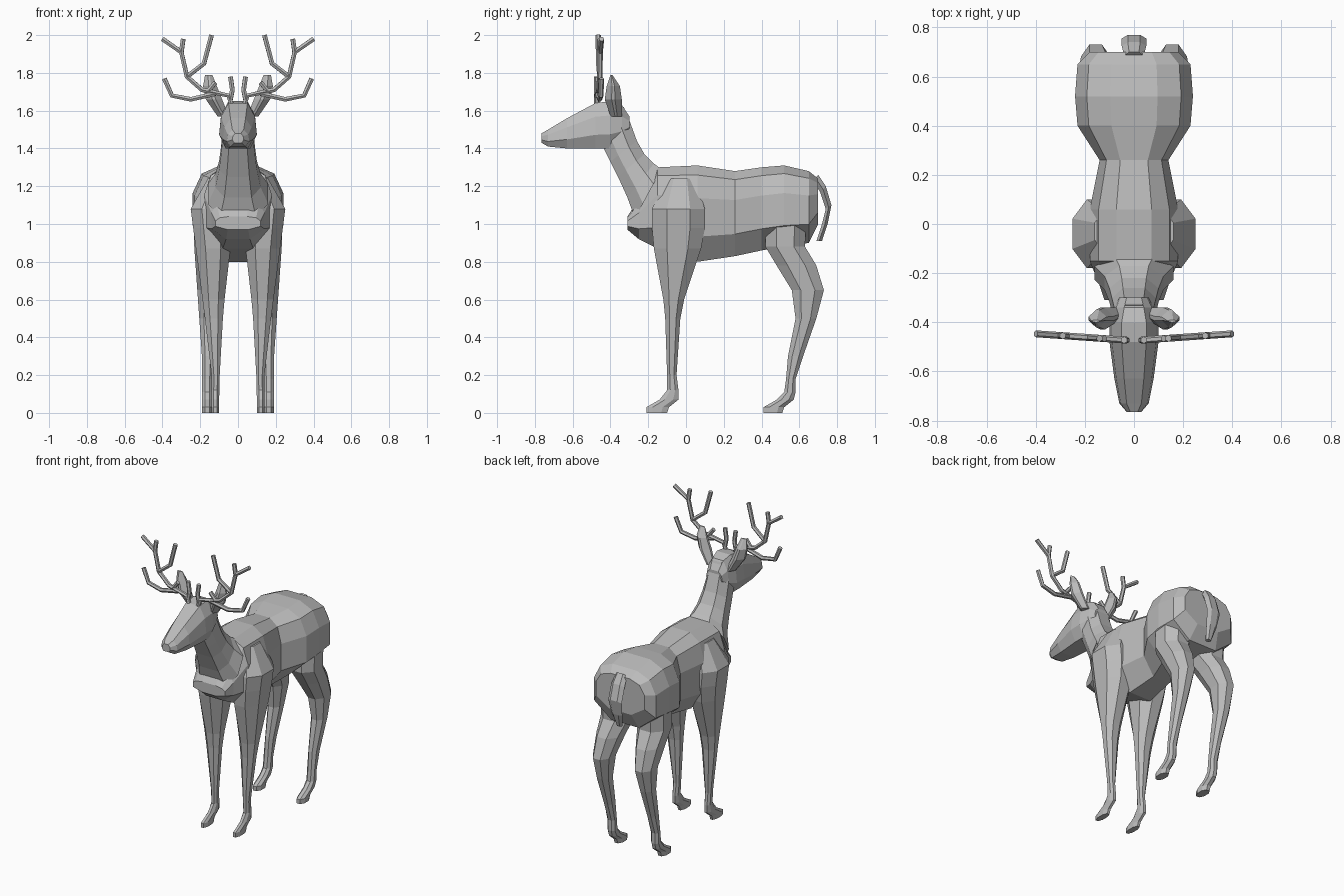
import bpy
import bmesh

default_cube = bpy.data.objects.get("Cube")
if default_cube:
    bpy.data.objects.remove(default_cube, do_unlink=True)

# One plain grey for the whole animal
grey = bpy.data.materials.new("plain grey")
grey.use_nodes = True
colour = (.5, .5, .5, 1)
grey.diffuse_color = colour
grey.node_tree.nodes["Principled BSDF"].inputs["Base Color"].default_value = colour


def add_object(name, data):
    data.materials.append(grey)
    obj = bpy.data.objects.new(name, data)
    bpy.context.collection.objects.link(obj)


def skin_rings(name, rings):
    """Bridge a list of equal point rings into a closed, flat-shaded mesh."""
    bm = bmesh.new()
    loops = [[bm.verts.new(point) for point in ring] for ring in rings]
    for lower, upper in zip(loops, loops[1:]):
        for i in range(len(lower)):
            bm.faces.new((lower[i - 1], lower[i], upper[i], upper[i - 1]))
    bm.faces.new(loops[0])
    bm.faces.new(loops[-1])
    bmesh.ops.recalc_face_normals(bm, faces=bm.faces)
    mesh = bpy.data.meshes.new(name)
    bm.to_mesh(mesh)
    bm.free()
    add_object(name, mesh)


def symmetric_loft(name, profile, stations, lean=0):
    """Station: y, top z, bottom z, half width. Lean shifts the bottom in y.
    Profile: half outline as (width fraction, height fraction)."""
    outline = profile + [(-across, up) for across, up in reversed(profile)]
    rings = []
    for y, top, bottom, half in stations:
        rings.append([(across * half, y + lean * (1 - up), bottom + up * (top - bottom))
                      for across, up in outline])
    skin_rings(name, rings)


def limb(name, side, inner_rule, outer_rule, stations, chamfer=.28):
    """Station: z, front y, back y. The rules give the inner and outer x at z."""
    far = 1 - chamfer
    outline = [(chamfer, 0), (far, 0), (1, chamfer), (1, far),
               (far, 1), (chamfer, 1), (0, far), (0, chamfer)]
    rings = []
    for z, front, back in stations:
        inner, outer = inner_rule(z), outer_rule(z)
        rings.append([(side * (inner + u * (outer - inner)), front + v * (back - front), z)
                      for u, v in outline])
    skin_rings(name, rings)


def make_antler(name, side, branches, radius=.014):
    """Sweep a thin tube along each (x, z) branch, drifting back outwards."""
    curve = bpy.data.curves.new(name, "CURVE")
    curve.dimensions = "3D"
    curve.bevel_depth = radius
    curve.bevel_resolution = 1
    curve.use_fill_caps = True
    for branch in branches:
        spline = curve.splines.new("POLY")
        spline.points.add(len(branch) - 1)
        spline.use_smooth = False
        for point, (x, z) in zip(spline.points, branch):
            point.co = (side * x, .07 * x - .475, z, 1)
    add_object(name, curve)


# Trunk, from breast to rump
trunk_profile = [(.4, 1), (.8, .9), (1, .66), (1, .26), (.45, 0)]
symmetric_loft("trunk", trunk_profile, [
    (-.31, 1.04, .97, .12),
    (-.25, 1.13, .92, .14),
    (-.15, 1.3, .87, .18),
    (.06, 1.31, .8, .18),
    (.26, 1.28, .83, .14),
    (.4, 1.3, .86, .23),
    (.52, 1.31, .88, .24),
    (.65, 1.28, .9, .23),
    (.7, 1.24, 1, .18),
])

# Neck, leaning forward from nape to throat
neck_profile = [(.5, 1), (1, .7), (1, .3), (.6, 0)]
symmetric_loft("neck", neck_profile, [
    (-.13, 1.29, 1.03, .16),
    (-.17, 1.32, 1.14, .12),
    (-.22, 1.37, 1.25, .1),
    (-.26, 1.44, 1.33, .09),
    (-.3, 1.55, 1.41, .08),
    (-.33, 1.62, 1.48, .07),
], lean=-.14)

# Head, from nape to nose
head_profile = [(.5, 1), (.9, .7), (1, .3), (.65, 0)]
symmetric_loft("head", head_profile, [
    (-.3, 1.57, 1.49, .06),
    (-.34, 1.63, 1.43, .08),
    (-.4, 1.65, 1.4, .1),
    (-.48, 1.64, 1.4, .1),
    (-.63, 1.56, 1.4, .08),
    (-.73, 1.5, 1.41, .06),
    (-.765, 1.48, 1.43, .03),
])

# Hanging tail, a flat strap curving down and inwards
tail_profile = [(.5, 1), (1, .5), (.5, 0)]
symmetric_loft("tail", tail_profile, [
    (.7, 1.26, 1.23, .04),
    (.74, 1.2, 1.17, .05),
    (.77, 1.1, 1.08, .05),
    (.75, 1, 1, .04),
    (.72, .91, .91, .02),
], lean=-.03)

# Leg profiles from shoulder or haunch to hoof
front_leg = [
    (1.24, -.11, .05),
    (1.08, -.18, .1),
    (.98, -.18, .1),
    (.87, -.17, .08),
    (.6, -.12, -.01),
    (.5, -.11, -.03),
    (.2, -.1, -.05),
    (.12, -.1, -.04),
    (.07, -.14, -.04),
    (.03, -.21, -.09),
    (0, -.21, -.1),
]
hind_leg = [
    (1.1, .42, .64),
    (.88, .42, .63),
    (.78, .48, .69),
    (.65, .56, .73),
    (.5, .58, .69),
    (.3, .54, .62),
    (.18, .53, .58),
    (.11, .52, .58),
    (.07, .48, .57),
    (.03, .41, .52),
    (0, .41, .51),
]

# Leaf-shaped ear, from root to tip
ear = [
    (1.57, -.4, -.34),
    (1.66, -.43, -.34),
    (1.73, -.42, -.35),
    (1.79, -.4, -.39),
]

# Antler branches: upper beam, lower beam, then the short tines
antler = [
    [(.03, 1.62), (.05, 1.68), (.19, 1.71), (.27, 1.78), (.3, 1.91), (.4, 1.98)],
    [(.12, 1.69), (.25, 1.66), (.35, 1.68), (.39, 1.77)],
    [(.27, 1.78), (.18, 1.85), (.14, 2)],
    [(.3, 1.91), (.29, 1.98)],
    [(.04, 1.66), (.03, 1.71), (.04, 1.78)],
    [(.16, 1.7), (.12, 1.75)],
]

# Paired parts
for label, side in (("left", 1), ("right", -1)):
    limb(label + "_front_leg", side,
         lambda z: max(.04, .1 - .08 * z * z),
         lambda z: min(max(.14, .11 + .13 * z), 1.4 - z), front_leg)
    limb(label + "_hind_leg", side,
         lambda z: max(.02, .135 - .14 * z ** 3),
         lambda z: min(max(.19, .17 + .07 * z), .235), hind_leg)
    limb(label + "_ear", side,
         lambda z: .4 * z - .58,
         lambda z: .185 - 3 * (z - 1.73) ** 2, ear, chamfer=.4)
    make_antler(label + "_antler", side, antler)
